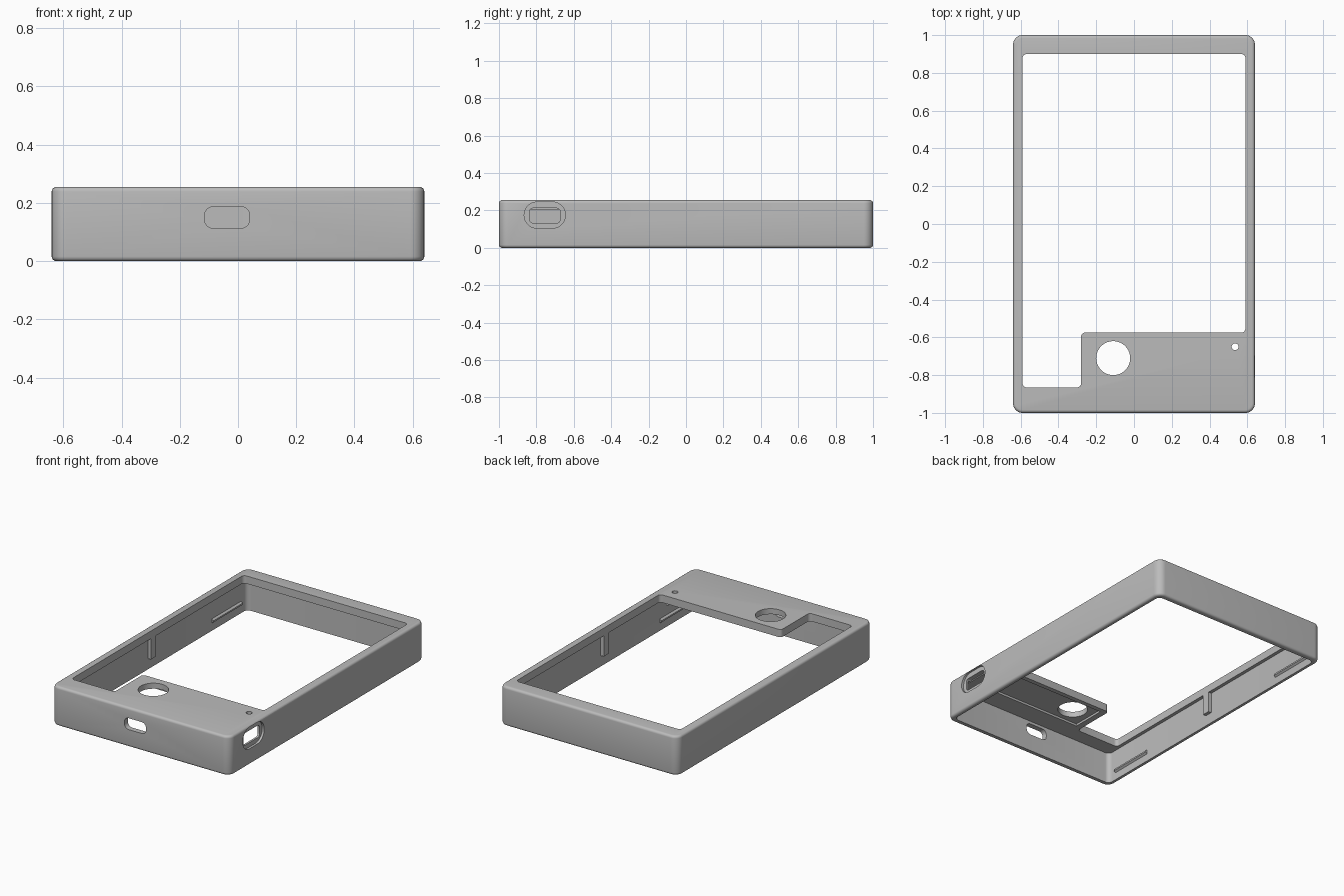
import bpy, bmesh, math

if "Cube" in bpy.data.objects:
    bpy.data.objects.remove(bpy.data.objects["Cube"])

grey = bpy.data.materials.new("light grey plastic")
grey.diffuse_color = (0.5, 0.5, 0.5, 1)
grey.use_nodes = True
grey.node_tree.nodes["Principled BSDF"].inputs["Base Color"].default_value = grey.diffuse_color


def rounded(corners, r, steps=6):
    """Round every corner of a counter-clockwise right-angled outline."""
    pts = []
    n = len(corners)
    for i, (x, y) in enumerate(corners):
        (px, py), (nx, ny) = corners[i - 1], corners[(i + 1) % n]
        lp, ln = math.hypot(px - x, py - y), math.hypot(nx - x, ny - y)
        ax, ay = (px - x) / lp * r, (py - y) / lp * r
        bx, by = (nx - x) / ln * r, (ny - y) / ln * r
        for k in range(steps + 1):
            t = k / steps * math.pi / 2
            u, v = 1 - math.sin(t), 1 - math.cos(t)
            pts.append((x + ax * u + bx * v, y + ay * u + by * v))
    return pts


def rect(x0, x1, y0, y1):
    return [(x0, y0), (x1, y0), (x1, y1), (x0, y1)]


def circle(cx, cy, r, n=40):
    return [(cx + r * math.cos(2 * math.pi * i / n),
             cy + r * math.sin(2 * math.pi * i / n)) for i in range(n)]


def prism(name, pts, a, b, axis="z", fillet=0):
    """Extrude an outline from a to b along an axis."""
    place = {"z": lambda u, v, w: (u, v, w),
             "y": lambda u, v, w: (u, w, v),
             "x": lambda u, v, w: (w, u, v)}[axis]
    bm = bmesh.new()
    low = [bm.verts.new(place(u, v, a)) for u, v in pts]
    high = [bm.verts.new(place(u, v, b)) for u, v in pts]
    caps = [bm.faces.new(low), bm.faces.new(high)]
    for i in range(len(pts)):
        j = (i + 1) % len(pts)
        bm.faces.new((low[i], low[j], high[j], high[i]))
    bmesh.ops.recalc_face_normals(bm, faces=bm.faces)
    if fillet:
        rims = list({e for f in caps for e in f.edges})
        bmesh.ops.bevel(bm, geom=rims, offset=fillet, segments=4,
                        profile=0.5, affect="EDGES")
    mesh = bpy.data.meshes.new(name)
    bm.to_mesh(mesh)
    bm.free()
    mesh.materials.append(grey)
    ob = bpy.data.objects.new(name, mesh)
    bpy.context.collection.objects.link(ob)
    return ob


W, L, H = 0.64, 1.0, 0.255      # half width, half length, height
IN_X, IN_Y = 0.612, 0.965       # inner wall faces
CEIL = 0.205                    # underside of the top plate

# Outer shell
case = prism("case_shell", rounded(rect(-W, W, -L, L), 0.05, 8), 0, H, "z", 0.016)

# Screen window with a stepped corner
window = [(-0.59, -0.865), (-0.28, -0.865), (-0.28, -0.575),
          (0.59, -0.575), (0.59, 0.90), (-0.59, 0.90)]

cutters = [
    prism("cavity_cutter", rounded(rect(-IN_X, IN_X, -IN_Y, IN_Y), 0.03), -0.1, CEIL),
    prism("window_cutter", rounded(window, 0.022), 0.1, 0.4),
    prism("round_button_cutter", circle(-0.11, -0.71, 0.09), 0.1, 0.4),
    prism("indicator_cutter", circle(0.535, -0.65, 0.018, 20), 0.1, 0.4),
    prism("ceiling_pocket_cutter", rect(-0.24, 0.42, -0.83, -0.605), 0.1, CEIL + 0.014),
    prism("front_slot_cutter", rounded(rect(-0.115, 0.04, 0.113, 0.187), 0.03), -1.1, -0.9, "y"),
    prism("port_recess_cutter", rounded(rect(-0.865, -0.645, 0.105, 0.245), 0.069, 10), 0.625, 0.8, "x"),
    prism("port_hole_cutter", rounded(rect(-0.838, -0.672, 0.133, 0.212), 0.02), 0.595, 0.8, "x"),
]
for c in cutters:
    c.hide_render = True
    c.hide_viewport = True
    mod = case.modifiers.new(c.name, "BOOLEAN")
    mod.operation = "DIFFERENCE"
    mod.solver = "EXACT"
    mod.object = c

# Apply the cuts, then remove the cutters
graph = bpy.context.evaluated_depsgraph_get()
cut = bpy.data.meshes.new_from_object(case.evaluated_get(graph))
case.modifiers.clear()
case.data = cut
for c in cutters:
    bpy.data.objects.remove(c)

bpy.ops.object.select_all(action="DESELECT")
case.select_set(True)
bpy.context.view_layer.objects.active = case
bpy.ops.object.shade_smooth_by_angle(angle=math.radians(30))

# Inner side walls: one upright rib and two snap ridges on each side
for side, s in (("left", -1), ("right", 1)):
    xs = sorted((s * 0.59, s * (IN_X + 0.006)))
    prism(side + "_rib", rect(*xs, -0.05, 0.0), 0.07, CEIL + 0.005)
    for end, y in (("front", -0.755), ("back", 0.755)):
        ridge = [(s * (IN_X + 0.005), 0.045), (s * (IN_X - 0.012), 0.058),
                 (s * (IN_X - 0.012), 0.068), (s * (IN_X + 0.005), 0.081)]
        prism(f"{side}_{end}_snap_ridge", ridge, y - 0.15, y + 0.15, "y")
